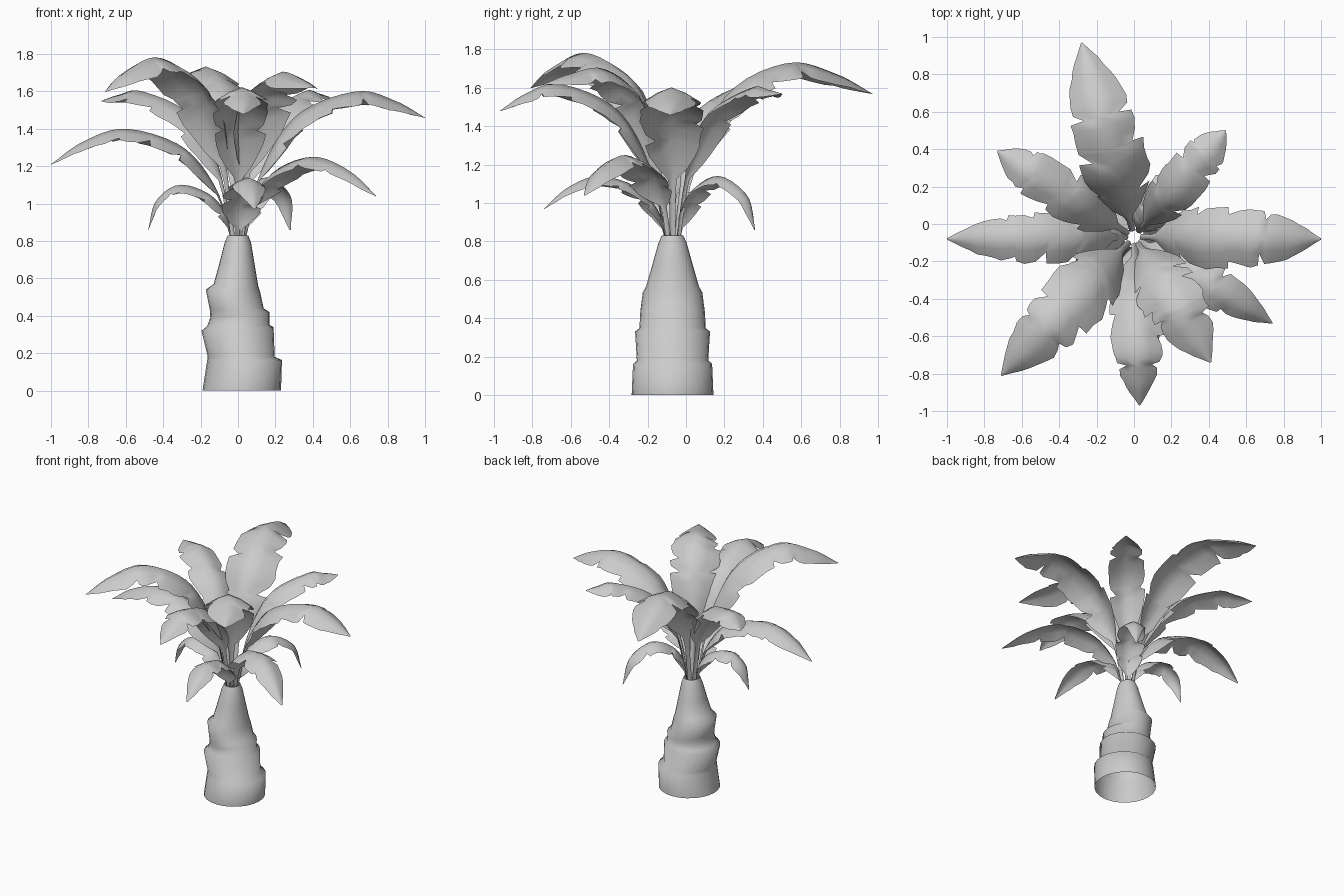
import bpy, bmesh, math, random
from mathutils import Vector

if "Cube" in bpy.data.objects:
    bpy.data.objects.remove(bpy.data.objects["Cube"])

random.seed(4)
CY = -0.07  # the plant's axis sits slightly in front of the origin


def finish(bm, name, angle):
    me = bpy.data.meshes.new(name)
    bm.to_mesh(me)
    bm.free()
    ob = bpy.data.objects.new(name, me)
    bpy.context.collection.objects.link(ob)
    bpy.ops.object.select_all(action='DESELECT')
    ob.select_set(True)
    bpy.context.view_layer.objects.active = ob
    bpy.ops.object.shade_smooth_by_angle(angle=math.radians(angle))
    return ob


# Trunk: tilted overlapping sheaths (left x, left z, right x, right z, y radius)
RINGS = [
    (-.190, 0, .230, 0, .213), (-.165, .160, .235, .164, .206),
    (-.162, .182, .196, .180, .186), (-.195, .32, .190, .340, .195),
    (-.165, .345, .168, .352, .172), (-.148, .39, .168, .42, .170),
    (-.150, .43, .137, .44, .168), (-.172, .54, .118, .53, .155),
    (-.130, .57, .108, .560, .138), (-.100, .68, .088, .68, .105),
    (-.072, .79, .070, .79, .074), (-.055, .83, .055, .83, .057),
]
SIDES = 24
bm = bmesh.new()
prev = None
for xl, zl, xr, zr, ry in RINGS:
    ring = []
    for i in range(SIDES):
        a = 2 * math.pi * i / SIDES
        k = (math.cos(a) + 1) / 2
        ring.append(bm.verts.new((xl + (xr - xl) * k, CY + ry * math.sin(a), zl + (zr - zl) * k)))
    if prev:
        for i in range(SIDES):
            j = (i + 1) % SIDES
            bm.faces.new((prev[i], prev[j], ring[j], ring[i]))
    prev = ring
finish(bm, "trunk", 120)


def catmull(p, t):
    """Point on a smooth curve through the 2D points p, t in 0..1."""
    n = len(p) - 1
    q = [2 * p[0] - p[1]] + p + [2 * p[-1] - p[-2]]
    i = min(int(t * n), n - 1)
    f = t * n - i
    a, b, c, d = q[i:i + 4]
    return 0.5 * (2 * b + (c - a) * f + (2 * a - 5 * b + 4 * c - d) * f ** 2
                  + (3 * b - a - 3 * c + d) * f ** 3)


OUTLINE = [(0, .15), (.07, .6), (.16, .9), (.33, 1), (.52, .92),
           (.66, .8), (.78, .62), (.89, .36), (1, .02)]


def outline(u):
    for (a, wa), (b, wb) in zip(OUTLINE, OUTLINE[1:]):
        if u <= b:
            return wa + (wb - wa) * (u - a) / (b - a)
    return 0.02


def leaf(name, tip, peak_z, peak_f, half_w, stalk=.17, bend=(.57, .36)):
    """Arching torn leaf from the crown to tip, on a narrow stalk."""
    x, y, tz = tip
    out = Vector((x, y - CY, 0))
    R = out.length
    out.normalize()
    side = Vector((-out.y, out.x, 0))
    rp, h, z0 = R * peak_f, peak_z - 0.81, 0.81
    spine = [Vector(v) for v in ((.03, z0), (max(.06, .2 * rp), z0 + .47 * h),
                                 (.5 * rp, z0 + .84 * h), (rp, peak_z),
                                 (rp + bend[0] * (R - rp), peak_z - bend[1] * (peak_z - tz)), (R, tz))]
    # Rows along the leaf; a tear is a doubled row that drops to a notch and grows back
    rows = [(stalk * i / 4, .016, .016) for i in range(4)]
    N = 20
    tears = [{random.randint(a, a + 2) for a in (3, 7, 11)} for _ in range(2)]
    for i in range(N + 1):
        u = i / N
        t = stalk + (1 - stalk) * u
        w = [max(.004, half_w * outline(u) * random.uniform(.96, 1.06)) for _ in range(2)]
        for k in range(2):
            if i - 1 in tears[k]:
                w[k] *= .92
        rows.append((t, w[0], w[1]))
        if i in tears[0] or i in tears[1]:
            n = [w[k] * (random.uniform(.55, .8) if i in tears[k] else 1) for k in range(2)]
            rows.append((t + .006, n[0], n[1]))
    bm = bmesh.new()
    prev = None
    for t, wl, wr in rows:
        p = catmull(spine, t)
        d = (catmull(spine, min(t + .01, 1)) - catmull(spine, max(t - .01, 0))).normalized()
        up = -out * d.y + Vector((0, 0, d.x))
        c = Vector((0, CY, 0)) + out * p.x + Vector((0, 0, p.y))
        row = []
        for s in (-1, -.5, 0, .5, 1):
            w = wl if s < 0 else wr
            # Edges hang below the midrib
            row.append(bm.verts.new(c + side * (s * w) - up * (.5 * w * abs(s) ** 1.4)))
        if prev:
            for k in range(4):
                bm.faces.new((prev[k], row[k], row[k + 1], prev[k + 1]))
        prev = row
    bmesh.ops.reverse_faces(bm, faces=bm.faces)
    finish(bm, name, 60)


# Leaves: tip, peak height, peak position along reach, half width, stalk share, tip bend
LOW = (.07, (.75, .36))
LEAVES = [
    ((1.0, -.08, 1.46), 1.60, .63, .165),
    ((-1.0, -.08, 1.21), 1.40, .60, .14),
    ((-.28, .97, 1.57), 1.73, .58, .185),
    ((.49, .50, 1.57), 1.60, .72, .125),
    ((-.73, .39, 1.55), 1.60, .70, .135),
    ((-.71, -.81, 1.60), 1.78, .59, .175),
    ((.03, -.97, 1.48), 1.62, .65, .145),
    ((.41, -.74, 1.62), 1.70, .54, .175),
    ((.74, -.53, 1.04), 1.25, .55, .13),
    ((.28, .36, .86), 1.14, .58, .10, *LOW),
    ((-.48, -.07, .86), 1.10, .66, .10, *LOW),
    ((.09, -.74, .97), 1.14, .58, .11, .07),
]
for i, args in enumerate(LEAVES):
    leaf(f"leaf_{i + 1}", *args)
